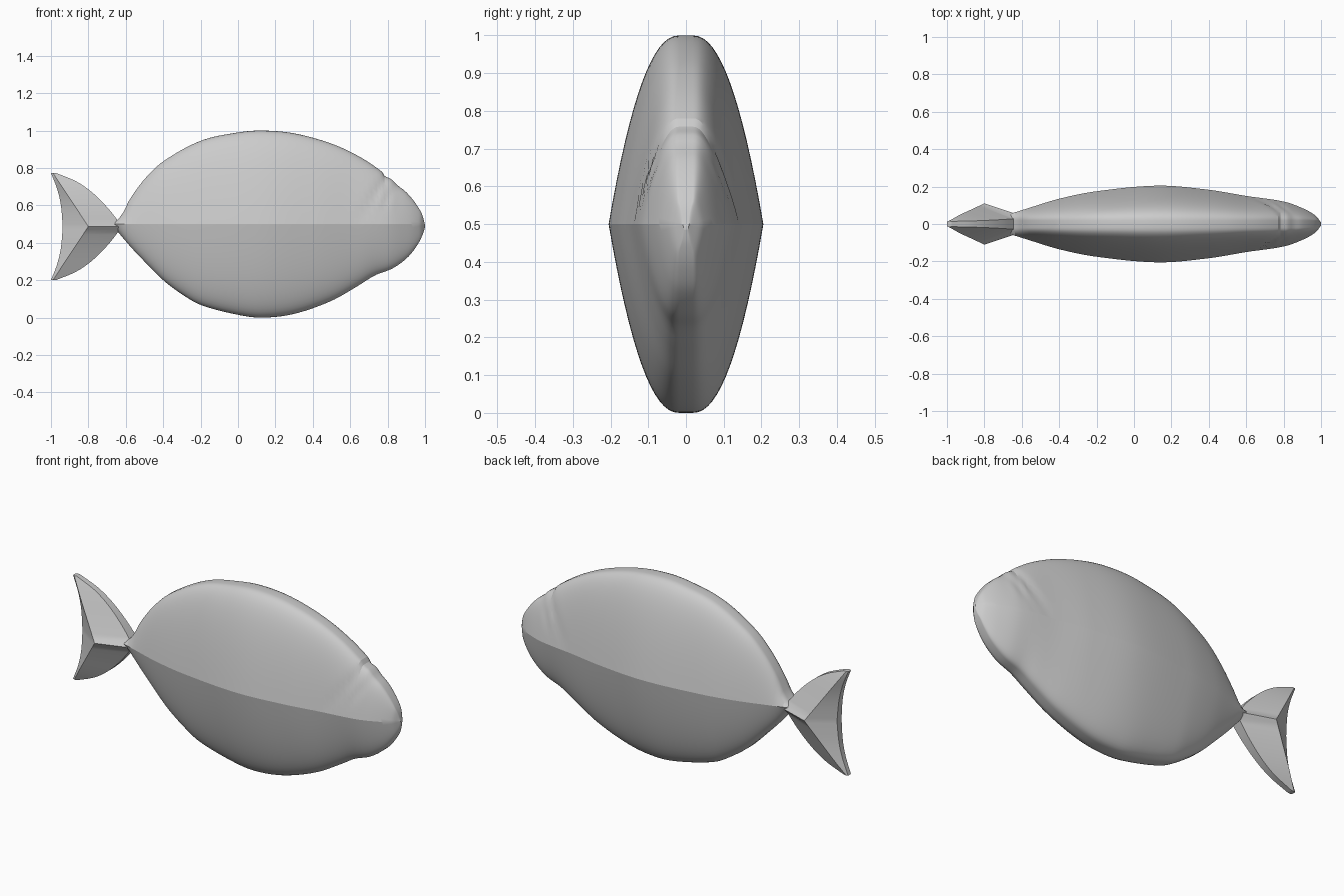
import bpy, bmesh, math

cube = bpy.data.objects.get("Cube")
if cube:
    bpy.data.objects.remove(cube, do_unlink=True)

grey = bpy.data.materials.new("plain_grey")
grey.use_nodes = True
GREY = (0.6, 0.6, 0.6, 1)
grey.diffuse_color = GREY
grey.node_tree.nodes["Principled BSDF"].inputs["Base Color"].default_value = GREY


def curve(points, x):
    """Smooth interpolation through (x, value) points."""
    n = len(points)

    def slope(i):
        a, b = points[max(i - 1, 0)], points[min(i + 1, n - 1)]
        return (b[1] - a[1]) / (b[0] - a[0])

    for i in range(n - 1):
        (x0, v0), (x1, v1) = points[i], points[i + 1]
        if x <= x1 or i == n - 2:
            h = x1 - x0
            u = min(max((x - x0) / h, 0), 1)
            return (v0 * (1 + 2 * u) * (1 - u) ** 2 + v1 * u * u * (3 - 2 * u)
                    + h * slope(i) * u * (1 - u) ** 2 + h * slope(i + 1) * u * u * (u - 1))


def loft(name, rings, sharp):
    """Skin a list of closed rings and cap both ends."""
    bm = bmesh.new()
    rows = [[bm.verts.new(p) for p in ring] for ring in rings]
    n = len(rows[0])
    for a, b in zip(rows, rows[1:]):
        for i in range(n):
            j = (i + 1) % n
            bm.faces.new((a[i], a[j], b[j], b[i]))
    bm.faces.new(rows[0])
    bm.faces.new(rows[-1])
    bmesh.ops.remove_doubles(bm, verts=bm.verts, dist=0.0005)
    bmesh.ops.recalc_face_normals(bm, faces=bm.faces)
    mesh = bpy.data.meshes.new(name)
    bm.to_mesh(mesh)
    bm.free()
    mesh.materials.append(grey)
    obj = bpy.data.objects.new(name, mesh)
    bpy.context.collection.objects.link(obj)
    bpy.ops.object.select_all(action="DESELECT")
    obj.select_set(True)
    bpy.context.view_layer.objects.active = obj
    bpy.ops.object.shade_smooth_by_angle(angle=math.radians(sharp))
    return obj


# Body outlines: back, belly and half width along the length
BACK = [(-.66, .51), (-.62, .55), (-.58, .63), (-.5, .74), (-.4, .835), (-.2, .945),
        (0, .99), (.13, 1), (.3, .985), (.5, .93), (.65, .86), (.77, .78), (.785, .757),
        (.82, .74), (.85, .71), (.9, .67), (.95, .61), (.985, .55), (1, .495)]
BELLY = [(-.66, .48), (-.58, .385), (-.5, .3), (-.4, .2), (-.3, .125), (-.2, .068),
         (0, .015), (.13, 0), (.3, .02), (.5, .09), (.65, .175), (.73, .225),
         (.83, .265), (.91, .325), (.96, .39), (.99, .45), (1, .485)]
WIDTH = [(-.66, .055), (-.58, .08), (-.4, .135), (-.2, .175), (.13, .205), (.4, .183),
         (.6, .15), (.8, .12), (.9, .085), (.97, .045), (1, .008)]
RIDGE = .5
STEPS = 16


def side_width(x, z, w, f):
    """Half width on the flank, with two gill creases on the upper half."""
    y = w * f
    if z > RIDGE:
        fade = min((z - RIDGE) / .15, 1)
        for top_x, depth in ((.785, .012), (.86, .006)):
            line = top_x - 1.1 * (.76 - z) ** 2 - .35 * (.76 - z)
            y -= depth * fade * f * math.exp(-((x - line) / .022) ** 2)
    return y


def body_ring(x):
    back, belly, w = curve(BACK, x), curve(BELLY, x), curve(WIDTH, x)
    edge = min(.018, w * .5)
    half = []
    for k in range(-STEPS, STEPS + 1):
        s = abs(k) / STEPS
        t = 1 - (1 - s) ** 2
        z = min(max(RIDGE, belly), back) if k == 0 else RIDGE + t * ((back if k > 0 else belly) - RIDGE)
        y = edge + side_width(x, z, w - edge, (1 - t) ** .46)
        half.append((x, y, z))
    return half + [(x, -y, z) for x, y, z in reversed(half)]


stations = [-.66 + 1.4 * i / 56 for i in range(56)]
stations += [.74 + .26 * math.sin(math.pi / 2 * i / 28) for i in range(29)]
loft("body", [body_ring(x) for x in stations], 17)

# Tail fin: diamond section, thickest at the middle, swept to two tips
LEADING = [(0, -.62), (.1, -.64), (.38, -.705), (.65, -.785), (.85, -.87), (1, -.975)]
TRAILING = [(0, -.937), (.4, -.947), (.7, -.967), (1, -1)]
THICK = [(0, .11), (.35, .079), (.7, .048), (1, .016)]


def tail_ring(t):
    d = abs(t)
    z = .487 + .287 * t
    lead, trail = curve(LEADING, d), curve(TRAILING, d)
    crest = -.8 - .19 * d
    y = curve(THICK, d)
    front = max(.016, .05 - .2 * d) if d < .1 else .03 - .016 * d
    rear = .02 - .008 * d
    half = [(lead, front, z), (crest, y, z), (trail, rear, z)]
    return half + [(x, -y, z) for x, y, z in reversed(half)]


loft("tail_fin", [tail_ring(i / 20) for i in range(-20, 21)], 20)
